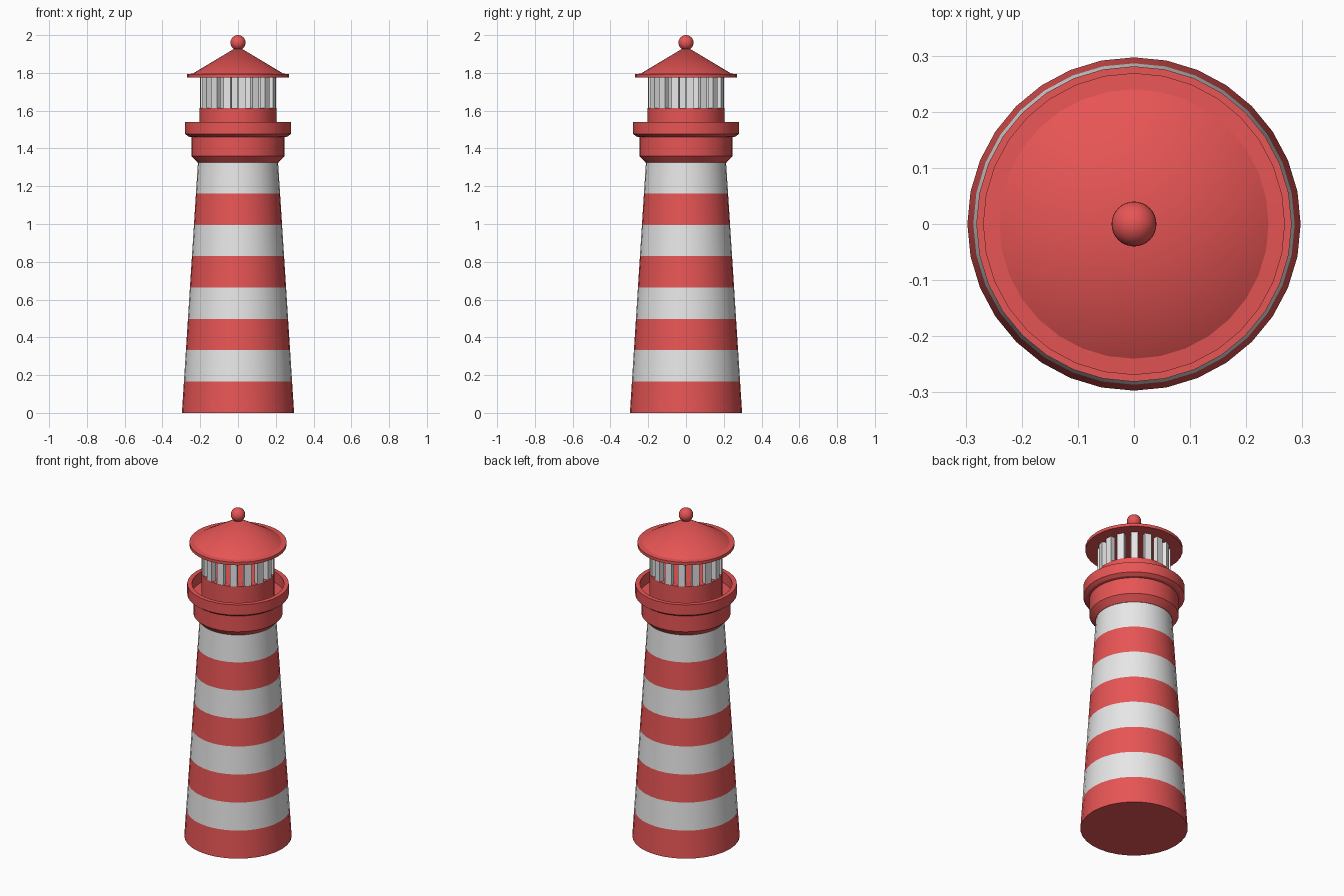
import bpy, bmesh, math
from mathutils import Matrix, Vector

if "Cube" in bpy.data.objects:
    bpy.data.objects.remove(bpy.data.objects["Cube"])

SIDES = 32


def material(name, rgb):
    m = bpy.data.materials.new(name)
    m.diffuse_color = (*rgb, 1)
    m.use_nodes = True
    m.node_tree.nodes["Principled BSDF"].inputs["Base Color"].default_value = m.diffuse_color
    return m


red = material("red paint", (0.8, 0.09, 0.09))
white = material("white paint", (0.8, 0.8, 0.8))


def finish(bm, name, mats, smooth=True):
    bmesh.ops.recalc_face_normals(bm, faces=bm.faces)
    me = bpy.data.meshes.new(name)
    bm.to_mesh(me)
    bm.free()
    ob = bpy.data.objects.new(name, me)
    bpy.context.collection.objects.link(ob)
    for m in mats:
        me.materials.append(m)
    if smooth:
        bpy.ops.object.select_all(action='DESELECT')
        ob.select_set(True)
        bpy.context.view_layer.objects.active = ob
        bpy.ops.object.shade_smooth_by_angle(angle=math.radians(25))
    return ob


def lathe(name, profile, mats, rule=None):
    """Revolve (radius, height) points about z; radius 0 closes the end."""
    bm = bmesh.new()
    rings = []
    for r, z in profile:
        if r == 0:
            rings.append([bm.verts.new((0, 0, z))] * SIDES)
        else:
            rings.append([bm.verts.new((r * math.cos(a), r * math.sin(a), z))
                          for a in (2 * math.pi * i / SIDES for i in range(SIDES))])
    for low, high in zip(rings, rings[1:]):
        for i in range(SIDES):
            j = (i + 1) % SIDES
            corners = dict.fromkeys((low[i], low[j], high[j], high[i]))
            face = bm.faces.new(list(corners))
            if rule:
                face.material_index = rule(face.calc_center_median().z)
    return finish(bm, name, mats)


# Tapered tower with eight alternating bands
BANDS, TOWER_H, R0, R1 = 8, 1.328, 0.297, 0.212
band = TOWER_H / BANDS
tower = [(0, 0)] + [(R0 + (R1 - R0) * i / BANDS, band * i) for i in range(BANDS + 1)] + [(0, TOWER_H)]
lathe("tower", tower, [red, white], lambda z: min(int(z / band), BANDS - 1) % 2)

# Gallery: flared collar, wider parapet and recessed walkway
lathe("gallery", [(0, 1.325), (0.214, 1.325), (0.247, 1.36), (0.247, 1.46), (0.262, 1.463),
                  (0.281, 1.477), (0.281, 1.54), (0.255, 1.54), (0.255, 1.475), (0, 1.475)], [red])

# Low drum below the lantern
lathe("lantern_base", [(0, 1.47), (0.203, 1.47), (0.203, 1.615), (0, 1.615)], [red])

# Ring of upright posts around the open lantern
POSTS = 16
bm = bmesh.new()
for i in range(POSTS):
    turn = Matrix.Rotation(2 * math.pi * (i + 0.25) / POSTS, 4, 'Z')
    place = Matrix.Translation(Vector((0.186, 0, 1.697)))
    size = Matrix.Diagonal((0.03, 0.04, 0.166, 1))
    bmesh.ops.create_cube(bm, size=1, matrix=turn @ place @ size)
finish(bm, "lantern_posts", [white], smooth=False)

# Conical roof with a flat brim
lathe("roof", [(0, 1.776), (0.269, 1.776), (0.269, 1.794), (0.24, 1.796), (0, 1.94)], [red])

# Ball finial
bm = bmesh.new()
bmesh.ops.create_uvsphere(bm, u_segments=32, v_segments=16, radius=0.04,
                          matrix=Matrix.Translation((0, 0, 1.96)))
finish(bm, "finial", [red])
